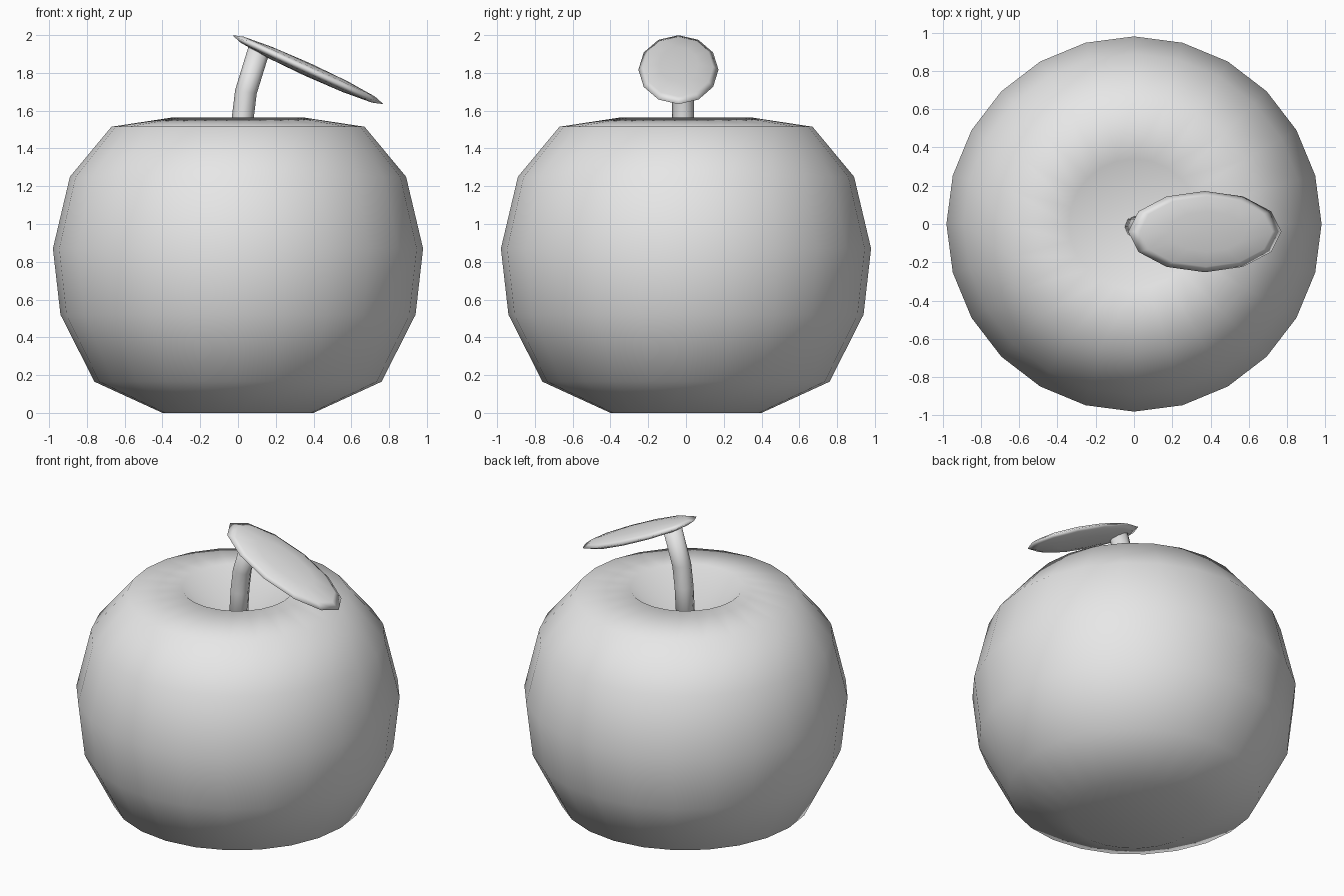
import bpy
import bmesh
import math
from mathutils import Matrix, Vector

cube = bpy.data.objects.get("Cube")
if cube:
    bpy.data.objects.remove(cube, do_unlink=True)

gray = bpy.data.materials.new("plain_gray")
gray.use_nodes = True
color = (0.8, 0.8, 0.8, 1)
gray.diffuse_color = color
gray.node_tree.nodes["Principled BSDF"].inputs["Base Color"].default_value = color


def finish(name, bm):
    """Turn a bmesh into a smooth, coloured object."""
    bmesh.ops.recalc_face_normals(bm, faces=bm.faces)
    for face in bm.faces:
        face.smooth = True
    mesh = bpy.data.meshes.new(name)
    bm.to_mesh(mesh)
    bm.free()
    mesh.materials.append(gray)
    obj = bpy.data.objects.new(name, mesh)
    bpy.context.collection.objects.link(obj)
    return obj


def loft(name, rings, sides, start, end):
    """Join rings of (centre, radius, tilt about y); close with centre points."""
    bm = bmesh.new()
    loops = []
    for centre, radius, tilt in rings:
        turn = Matrix.Rotation(tilt, 3, "Y")
        loop = []
        for i in range(sides):
            a = math.tau * i / sides
            offset = Vector((math.cos(a), math.sin(a), 0)) * radius
            loop.append(bm.verts.new(Vector(centre) + turn @ offset))
        loops.append(loop)
    poles = [bm.verts.new(start), bm.verts.new(end)]
    for i in range(sides):
        j = (i + 1) % sides
        for low, high in zip(loops, loops[1:]):
            bm.faces.new((low[i], low[j], high[j], high[i]))
        bm.faces.new((poles[0], loops[0][j], loops[0][i]))
        bm.faces.new((poles[1], loops[-1][i], loops[-1][j]))
    return finish(name, bm)


# Fruit body: turned profile with a conical hollow at the top
profile = [(0.40, 0), (0.76, 0.165), (0.94, 0.52), (0.98, 0.87),
           (0.89, 1.25), (0.67, 1.515), (0.34, 1.565)]
loft("fruit_body", [((0, 0, z), r, 0) for r, z in profile], 24,
     (0, 0, 0), (0, 0, 1.26))

# Stem: bent tube rising out of the hollow
stem_path = [(0.005, 1.22, 0), (0.025, 1.56, 0.08),
             (0.042, 1.70, 0.18), (0.11, 1.92, 0.3)]
loft("stem", [((x, -0.015, z), 0.058, tilt) for x, z, tilt in stem_path], 8,
     (0.005, -0.015, 1.22), (0.11, -0.015, 1.92))

# Leaf: flattened low-poly ball leaning off the stem
bm = bmesh.new()
bmesh.ops.create_uvsphere(bm, u_segments=12, v_segments=6, radius=1)
bmesh.ops.scale(bm, vec=(0.44, 0.212, 0.036), verts=bm.verts)
leaf = finish("leaf", bm)
leaf.location = (0.37, -0.04, 1.817)
leaf.rotation_euler = (0, math.radians(24.5), 0)
